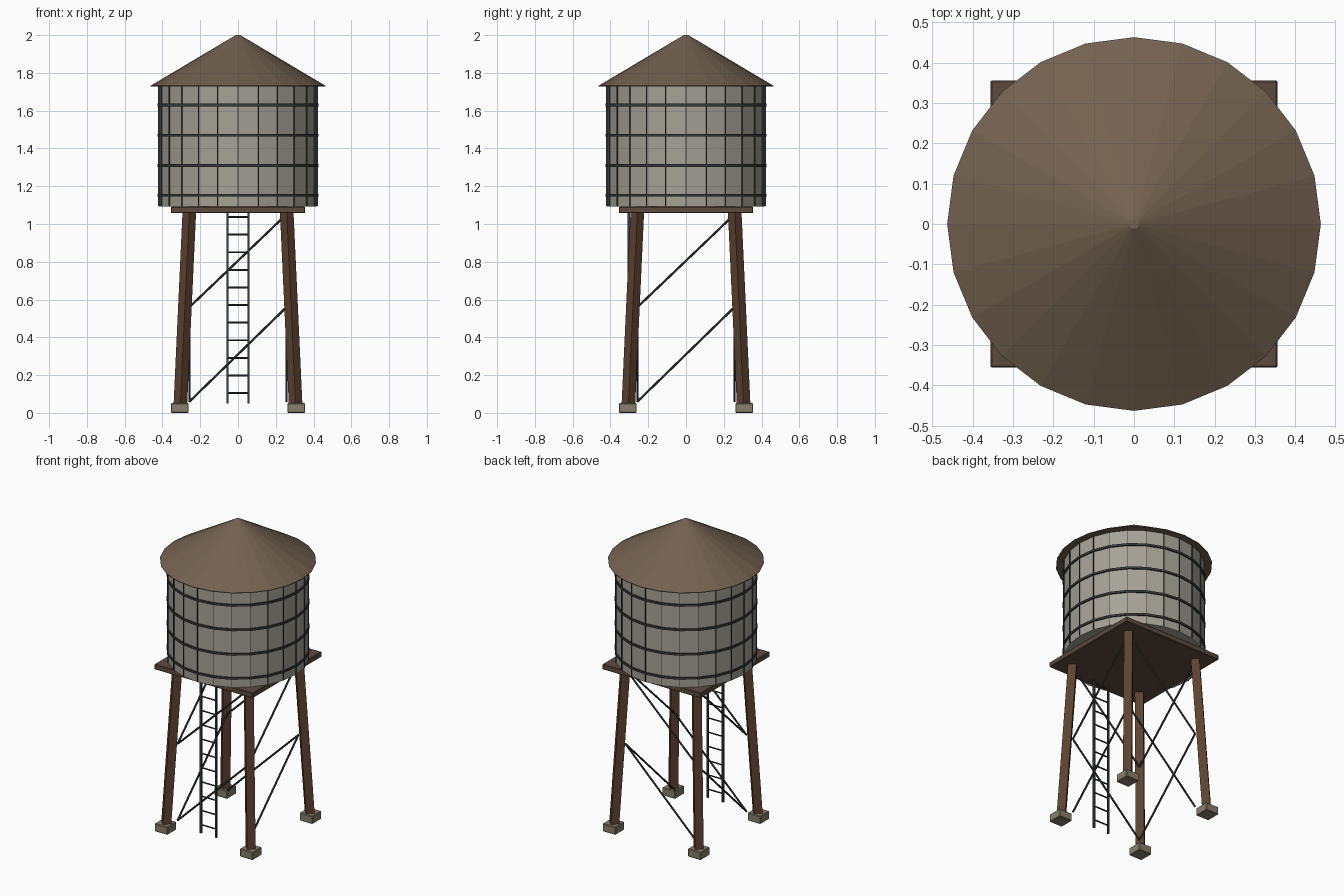
import bpy, bmesh
from math import sin, cos, tau
from mathutils import Vector, Matrix

if "Cube" in bpy.data.objects:
    bpy.data.objects.remove(bpy.data.objects["Cube"])


def material(name, rgb):
    m = bpy.data.materials.new(name)
    m.diffuse_color = (*rgb, 1)
    m.use_nodes = True
    m.node_tree.nodes["Principled BSDF"].inputs["Base Color"].default_value = m.diffuse_color
    return m


ROOF = material("roof_brown", (0.17, 0.12, 0.08))
TANK = material("weathered_wood", (0.38, 0.36, 0.31))
WOOD = material("dark_wood", (0.11, 0.055, 0.03))
DECK = material("deck_wood", (0.11, 0.07, 0.05))
METAL = material("dark_metal", (0.035, 0.042, 0.042))
STONE = material("stone", (0.25, 0.21, 0.15))


def finish(name, bm, mat):
    bmesh.ops.recalc_face_normals(bm, faces=bm.faces)
    me = bpy.data.meshes.new(name)
    bm.to_mesh(me)
    bm.free()
    me.materials.append(mat)
    ob = bpy.data.objects.new(name, me)
    bpy.context.collection.objects.link(ob)
    return ob


def lathe(bm, profile, n=24, closed=False):
    """Revolve (radius, z) points around z."""
    rings = [[bm.verts.new((r * cos(tau * i / n), r * sin(tau * i / n), z))
              for i in range(n)] for r, z in profile]
    pairs = list(zip(rings, rings[1:]))
    if closed:
        pairs.append((rings[-1], rings[0]))
    else:
        bm.faces.new(rings[0])
        bm.faces.new(rings[-1])
    for a, b in pairs:
        for i in range(n):
            j = (i + 1) % n
            bm.faces.new((a[i], a[j], b[j], b[i]))


def box(bm, center, size, rot=Matrix()):
    mat = Matrix.Translation(center) @ rot @ Matrix.Diagonal((*size, 1))
    bmesh.ops.create_cube(bm, size=1, matrix=mat)


def rod(bm, a, b, r, n=6):
    a, b = Vector(a), Vector(b)
    d = b - a
    mat = Matrix.Translation((a + b) / 2) @ d.to_track_quat('Z', 'Y').to_matrix().to_4x4()
    bmesh.ops.create_cone(bm, cap_ends=True, segments=n, radius1=r, radius2=r,
                          depth=d.length, matrix=mat)


def bevel(ob, width):
    mod = ob.modifiers.new("edge", 'BEVEL')
    mod.width, mod.segments = width, 1


# conical roof
bm = bmesh.new()
lathe(bm, [(0.463, 1.728), (0.463, 1.732), (0.012, 2.0)])
finish("roof", bm, ROOF)

# tank barrel
bm = bmesh.new()
lathe(bm, [(0.417, 1.093), (0.417, 1.735)])
finish("tank", bm, TANK)

# thin vertical seams on every corner of the barrel
bm = bmesh.new()
for i in range(24):
    rot = Matrix.Rotation(tau * i / 24, 4, 'Z')
    box(bm, rot @ Vector((0.414, 0, 1.413)), (0.018, 0.003, 0.635), rot)
finish("tank_seams", bm, METAL)

# metal hoops
bm = bmesh.new()
for z in (1.153, 1.31, 1.47, 1.63):
    lathe(bm, [(0.413, z - 0.007), (0.425, z - 0.007),
               (0.425, z + 0.007), (0.413, z + 0.007)], closed=True)
finish("tank_hoops", bm, METAL)

# square platform
bm = bmesh.new()
box(bm, (0, 0, 1.075), (0.712, 0.712, 0.034))
bevel(finish("platform", bm, DECK), 0.004)

# splayed legs, turned 45 degrees, on stone feet
for sy, row in ((-1, "front"), (1, "back")):
    for sx, side in ((-1, "left"), (1, "right")):
        bm = bmesh.new()
        rings = [[bm.verts.new((sx * c + 0.036 * cos(tau * k / 4),
                                sy * c + 0.036 * sin(tau * k / 4), z))
                  for k in range(4)] for c, z in ((0.305, 0.045), (0.258, 1.06))]
        bm.faces.new(rings[0])
        bm.faces.new(rings[1])
        for k in range(4):
            j = (k + 1) % 4
            bm.faces.new((rings[0][k], rings[0][j], rings[1][j], rings[1][k]))
        finish(f"{row}_{side}_leg", bm, WOOD)
        bm = bmesh.new()
        box(bm, (sx * 0.308, sy * 0.308, 0.026), (0.094, 0.094, 0.052))
        bevel(finish(f"{row}_{side}_foot", bm, STONE), 0.004)

# diagonal brace rods, two per side
bm = bmesh.new()
for s in (-0.257, 0.257):
    for u0, z0, u1, z1 in ((-0.257, 0.06, 0.257, 0.56), (-0.257, 0.56, 0.24, 1.035)):
        rod(bm, (u0, s, z0), (u1, s, z1), 0.006)
        rod(bm, (s, u0, z0), (s, u1, z1), 0.006)
finish("brace_rods", bm, METAL)

# ladder
bm = bmesh.new()
for x in (-0.055, 0.055):
    box(bm, (x, -0.303, 0.555), (0.011, 0.011, 1.01))
for i in range(11):
    z = 0.105 + 0.0932 * i
    rod(bm, (-0.055, -0.303, z), (0.055, -0.303, z), 0.005)
finish("ladder", bm, METAL)
